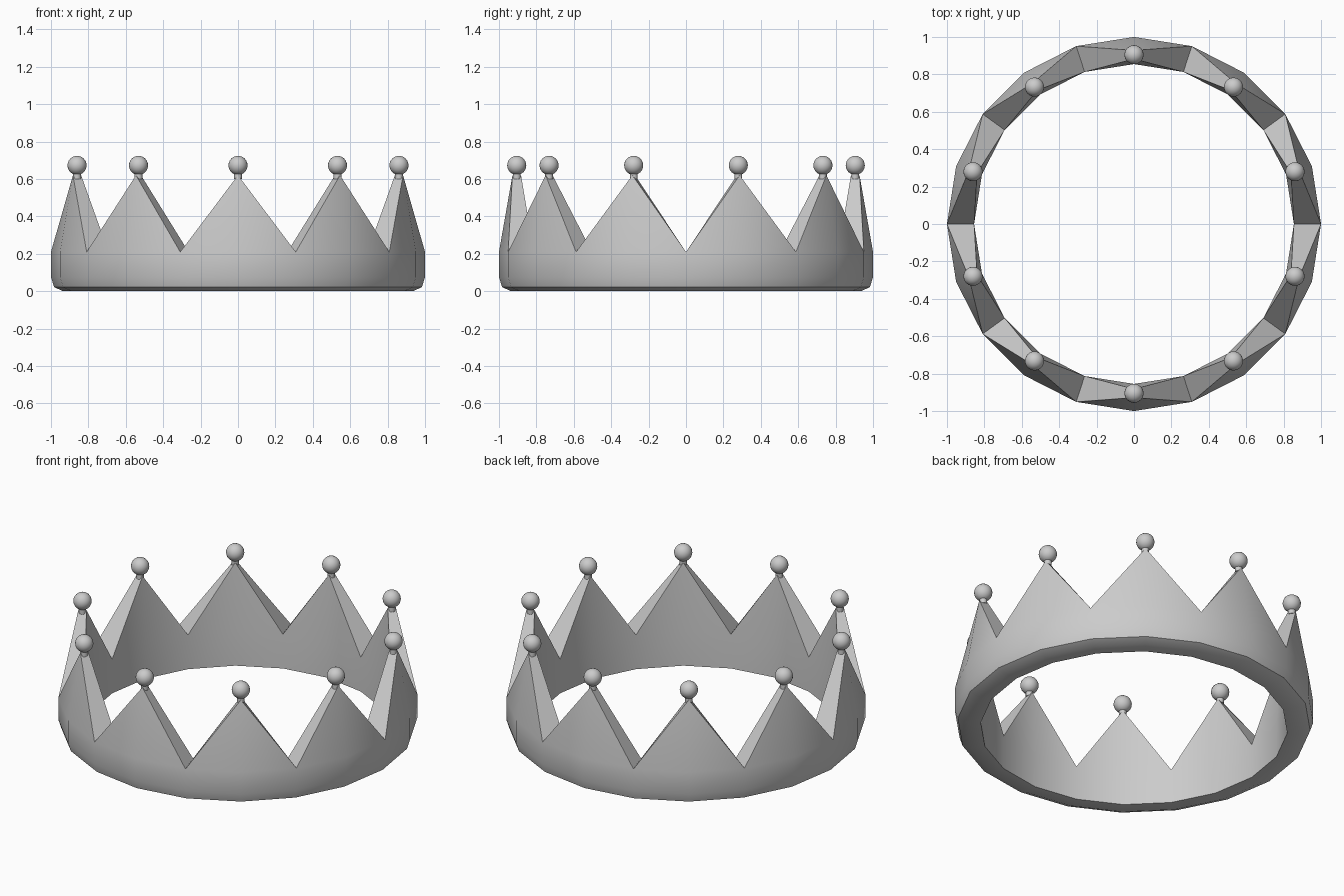
import bpy, bmesh
from math import cos, sin, radians

if "Cube" in bpy.data.objects:
    bpy.data.objects.remove(bpy.data.objects["Cube"])

POINTS = 10          # spikes round the band
N = POINTS * 2       # columns: even = valley, odd = peak


def polar(r, i, z):
    a = radians(360 / N * i)
    return (r * cos(a), r * sin(a), z)


def finish(obj, angle):
    bpy.ops.object.select_all(action='DESELECT')
    obj.select_set(True)
    bpy.context.view_layer.objects.active = obj
    bpy.ops.object.shade_smooth_by_angle(angle=radians(angle))


# Crown band: lathe an open profile from inner valley, under the rim, to outer valley
bm = bmesh.new()
profile = [(0.855, 0.21), (0.855, 0.0), (0.935, 0.0), (0.983, 0.022), (1.0, 0.075), (1.0, 0.21)]
rings = [[bm.verts.new(polar(r, i, z)) for i in range(N)] for r, z in profile]
for a, b in zip(rings, rings[1:]):
    for i in range(N):
        j = (i + 1) % N
        bm.faces.new((a[i], a[j], b[j], b[i]))

# Spikes: outer and inner tips joined to the valleys either side
inner, outer = rings[0], rings[-1]
for p in range(1, N, 2):
    tip_in = bm.verts.new(polar(0.882, p, 0.62))
    tip_out = bm.verts.new(polar(0.928, p, 0.62))
    for v in (p - 1, (p + 1) % N):
        bm.faces.new((outer[v], outer[p], tip_out))
        bm.faces.new((inner[v], inner[p], tip_in))
        bm.faces.new((outer[v], tip_out, tip_in, inner[v]))
bmesh.ops.recalc_face_normals(bm, faces=bm.faces)
mesh = bpy.data.meshes.new("crown_band")
bm.to_mesh(mesh)
bm.free()
band = bpy.data.objects.new("crown_band", mesh)
bpy.context.collection.objects.link(band)
finish(band, 30)

# Ball and short neck on every spike
for k, p in enumerate(range(1, N, 2)):
    bpy.ops.mesh.primitive_cylinder_add(vertices=16, radius=0.021, depth=0.045,
                                        location=polar(0.905, p, 0.622))
    neck = bpy.context.object
    neck.name = f"neck_{k + 1}"
    finish(neck, 30)
    bpy.ops.mesh.primitive_uv_sphere_add(segments=24, ring_count=12, radius=0.051,
                                         location=polar(0.905, p, 0.673))
    ball = bpy.context.object
    ball.name = f"tip_ball_{k + 1}"
    finish(ball, 40)
